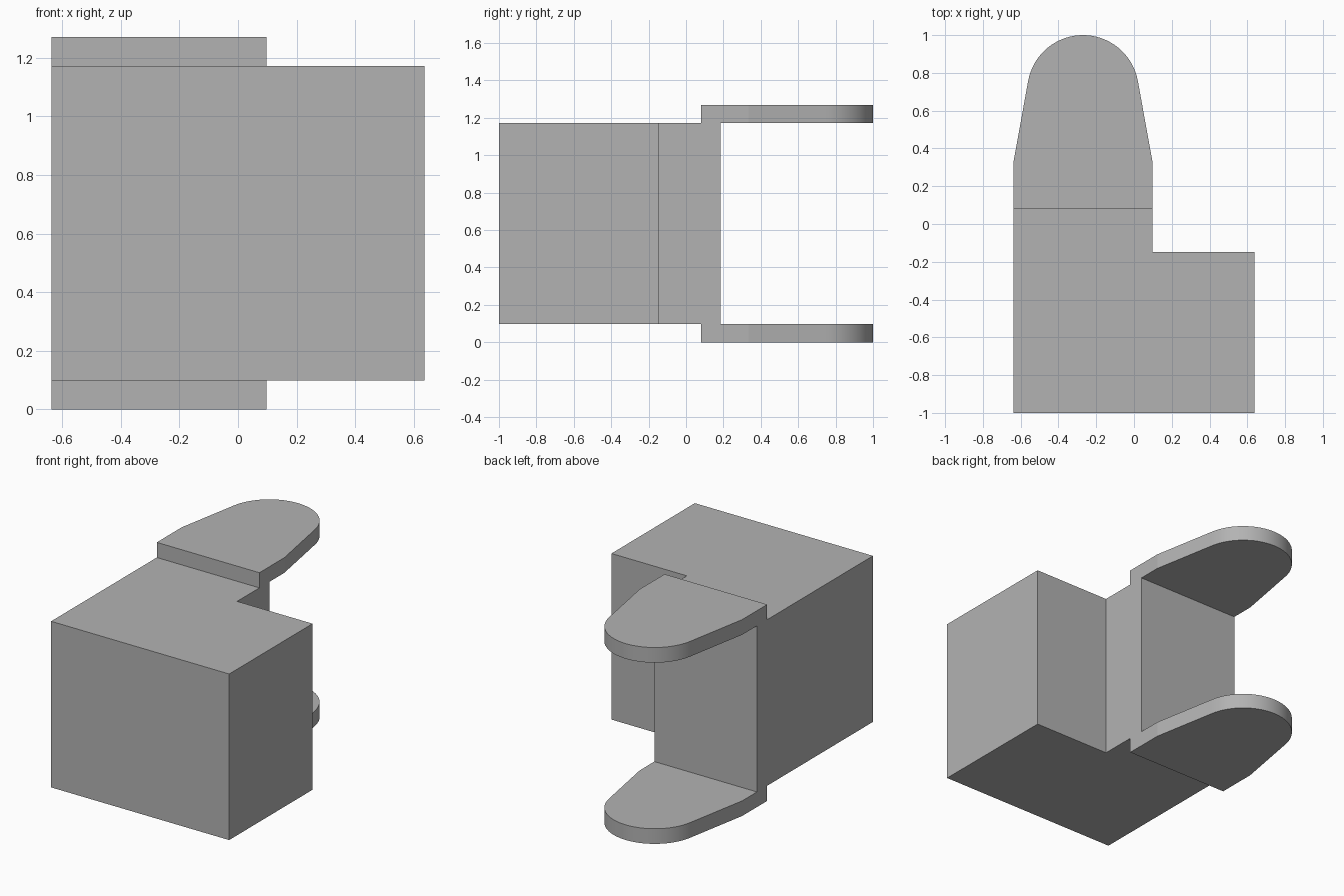
import bpy, bmesh, math

cube = bpy.data.objects.get("Cube")
if cube:
    bpy.data.objects.remove(cube, do_unlink=True)

grey = bpy.data.materials.new("plain grey")
grey.use_nodes = True
colour = (0.45, 0.45, 0.45, 1)
grey.diffuse_color = colour
grey.node_tree.nodes["Principled BSDF"].inputs["Base Color"].default_value = colour

LEFT, STEP, RIGHT = -0.637, 0.097, 0.637
LOW, HIGH, TOP = 0.098, 1.172, 1.27


def extrude_profile(name, profile, z0, z1):
    """Solid prism from a counter-clockwise outline in plan."""
    bm = bmesh.new()
    base = bm.faces.new([bm.verts.new((x, y, z0)) for x, y in profile])
    top = bmesh.ops.extrude_face_region(bm, geom=[base])["geom"]
    bmesh.ops.translate(bm, vec=(0, 0, z1 - z0),
                        verts=[v for v in top if isinstance(v, bmesh.types.BMVert)])
    bmesh.ops.recalc_face_normals(bm, faces=bm.faces)
    mesh = bpy.data.meshes.new(name)
    bm.to_mesh(mesh)
    bm.free()
    mesh.materials.append(grey)
    obj = bpy.data.objects.new(name, mesh)
    bpy.context.collection.objects.link(obj)
    return obj


# L-shaped main block
block = extrude_profile("bracket_block", [
    (LEFT, -1), (RIGHT, -1), (RIGHT, -0.148), (STEP, -0.148),
    (STEP, 0.185), (LEFT, 0.185)], LOW, HIGH)

# Tapered tab outline with a tangent rounded end
centre, radius, lean, steps = (LEFT + STEP) / 2, 0.295, math.radians(10), 36
arc = [lean + (math.pi - 2 * lean) * i / steps for i in range(steps + 1)]
tab = [(LEFT, 0.08), (STEP, 0.08), (STEP, 0.335)]
tab += [(centre + radius * math.cos(a), 1 - radius + radius * math.sin(a)) for a in arc]
tab += [(LEFT, 0.335)]

# Lower and upper tabs, fused to the block
tabs = [extrude_profile("lower_tab", tab, 0, LOW),
        extrude_profile("upper_tab", tab, HIGH, TOP)]
bpy.ops.object.select_all(action="DESELECT")
bpy.context.view_layer.objects.active = block
block.select_set(True)
for part in tabs:
    fuse = block.modifiers.new("fuse_" + part.name, "BOOLEAN")
    fuse.operation = "UNION"
    fuse.solver = "EXACT"
    fuse.object = part
    bpy.ops.object.modifier_apply(modifier=fuse.name)
    bpy.data.objects.remove(part, do_unlink=True)

# Merge the flush side walls, keep only the rounded ends smooth
bm = bmesh.new()
bm.from_mesh(block.data)
bmesh.ops.dissolve_limit(bm, angle_limit=math.radians(0.5),
                         verts=bm.verts, edges=bm.edges)
bm.to_mesh(block.data)
bm.free()
bpy.ops.object.shade_smooth_by_angle(angle=math.radians(8))
